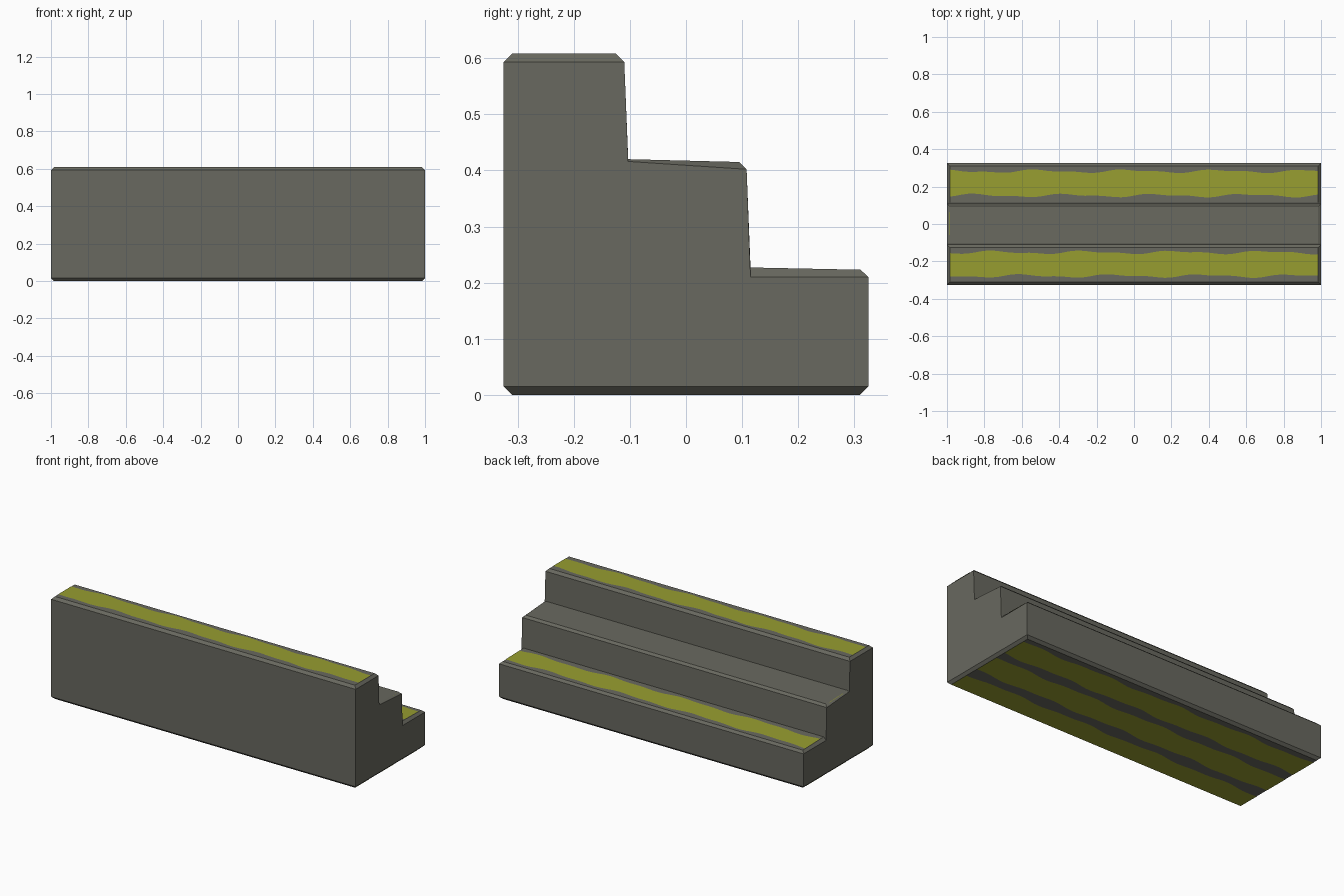
import bpy, bmesh, math

if "Cube" in bpy.data.objects:
    bpy.data.objects.remove(bpy.data.objects["Cube"])


def material(name, col):
    m = bpy.data.materials.new(name)
    m.diffuse_color = (*col, 1)
    m.use_nodes = True
    m.node_tree.nodes["Principled BSDF"].inputs["Base Color"].default_value = m.diffuse_color
    return m


GREY = material("stone grey", (0.14, 0.14, 0.115))
MOSS = material("moss yellow", (0.31, 0.34, 0.03))


def finish(bm, name, mat):
    me = bpy.data.meshes.new(name)
    bm.to_mesh(me)
    bm.free()
    me.materials.append(mat)
    ob = bpy.data.objects.new(name, me)
    bpy.context.collection.objects.link(ob)
    return ob


# Stair body: side profile (y, z), with a chamfered end profile
inner = [(-.31, 0), (.31, 0), (.325, .015), (.325, .21), (.311, .223), (.115, .227),
         (.108, .402), (.095, .415), (-.103, .42), (-.11, .593), (-.125, .608),
         (-.31, .608), (-.325, .593), (-.325, .015)]
outer = [(-.325, .015), (.325, .015), (.325, .015), (.325, .21), (.325, .21), (.115, .21),
         (.108, .402), (.108, .402), (-.103, .416), (-.11, .593), (-.11, .593),
         (-.325, .593), (-.325, .593), (-.325, .015)]
bm = bmesh.new()
rings = [[bm.verts.new((x, y, z)) for y, z in prof]
         for x, prof in ((-1, outer), (-.985, inner), (.985, inner), (1, outer))]
n = len(inner)
for a, b in zip(rings, rings[1:]):
    for i in range(n):
        j = (i + 1) % n
        bm.faces.new((a[i], a[j], b[j], b[i]))
bm.faces.new(rings[0])
bm.faces.new(rings[-1])
bmesh.ops.remove_doubles(bm, verts=bm.verts, dist=1e-4)
bmesh.ops.recalc_face_normals(bm, faces=bm.faces)
finish(bm, "stair_body", GREY)


# Wavy moss strips laid on the treads and underside
def wave(x, phase):
    return (0.007 * math.sin(x * 13 + phase) + 0.004 * math.sin(x * 27 + phase * 2))


def strip(name, y0, y1, height, phase, half=.985, down=False, wavy=(1, 1)):
    bm = bmesh.new()
    rows = []
    for i in range(61):
        x = -half + 2 * half * i / 60
        lo = y0 + wavy[0] * wave(x, phase)
        hi = y1 + wavy[1] * wave(x, phase + 2)
        rows.append([bm.verts.new((x, y, height(y))) for y in (lo, hi)])
    for a, b in zip(rows, rows[1:]):
        f = (a[0], b[0], b[1], a[1])
        bm.faces.new(f[::-1] if down else f)
    finish(bm, name, MOSS)


strip("low_tread_moss", .152, .282, lambda y: .2285 - (y - .115) * .0204, 0)
strip("middle_tread_moss", -.066, .066, lambda y: .4185 - (y + .103) * .0253, 1, half=.99)
strip("top_tread_moss", -.278, -.152, lambda y: .6095, 3)
strip("underside_moss_back", .12, .275, lambda y: -.001, 0, down=True)
strip("underside_moss_middle", -.105, .055, lambda y: -.001, 1, down=True)
strip("underside_moss_front", -.308, -.175, lambda y: -.001, 3, down=True, wavy=(0, 1))
